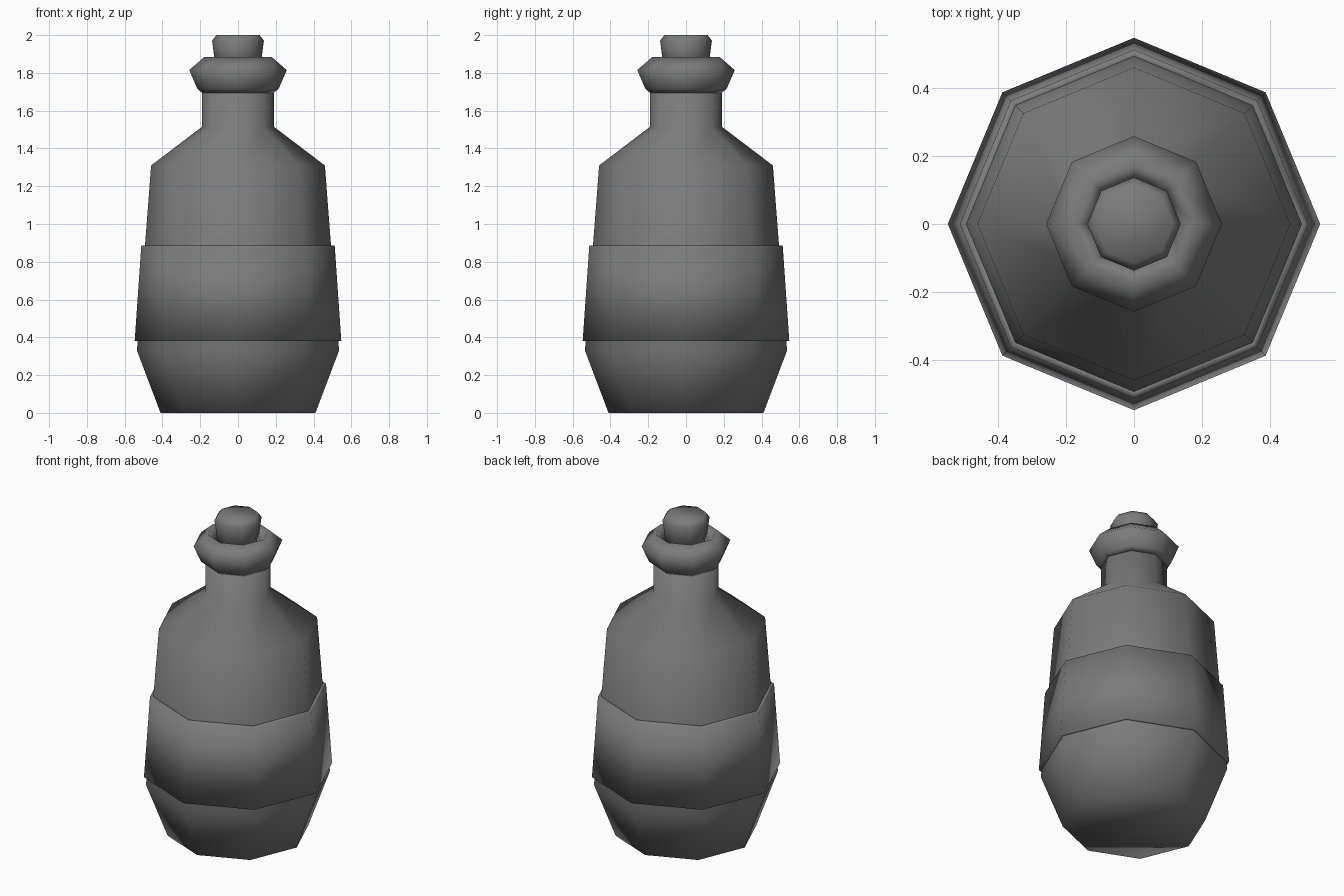
import bpy, bmesh
from math import cos, sin, tau

SIDES = 8

cube = bpy.data.objects.get("Cube")
if cube:
    bpy.data.objects.remove(cube)

grey = bpy.data.materials.new("dull grey")
grey.use_nodes = True
colour = (0.2, 0.2, 0.2, 1)
grey.diffuse_color = colour
grey.node_tree.nodes["Principled BSDF"].inputs["Base Color"].default_value = colour


def lathe(name, profile, closed=False):
    """Turn (radius, height) points into an octagonal solid with smooth faces."""
    bm = bmesh.new()
    rings = [[bm.verts.new((r * cos(tau * i / SIDES), r * sin(tau * i / SIDES), z))
              for i in range(SIDES)] for r, z in profile]
    pairs = list(zip(rings, rings[1:]))
    if closed:
        pairs.append((rings[-1], rings[0]))
    else:
        bm.faces.new(rings[0][::-1])
        bm.faces.new(rings[-1])
    for low, high in pairs:
        for i in range(SIDES):
            j = (i + 1) % SIDES
            bm.faces.new((low[i], low[j], high[j], high[i]))
    bmesh.ops.recalc_face_normals(bm, faces=bm.faces)
    for face in bm.faces:
        face.smooth = True
    mesh = bpy.data.meshes.new(name)
    bm.to_mesh(mesh)
    bm.free()
    mesh.materials.append(grey)
    obj = bpy.data.objects.new(name, mesh)
    bpy.context.collection.objects.link(obj)
    return obj


# Body, shoulder and neck
lathe("bottle_body", [(0.41, 0), (0.535, 0.33), (0.46, 1.31), (0.19, 1.515), (0.19, 1.75)])

# Flared lip around the mouth
lathe("bottle_lip", [(0.185, 1.69), (0.215, 1.715), (0.258, 1.815),
                     (0.178, 1.885), (0.12, 1.83)], closed=True)

# Stopper
lathe("cork", [(0.115, 1.8), (0.137, 1.97), (0.115, 2.0)])

# Label wrapped around the body
lathe("label_band", [(0.547, 0.38), (0.512, 0.885), (0.485, 0.885), (0.52, 0.38)], closed=True)
